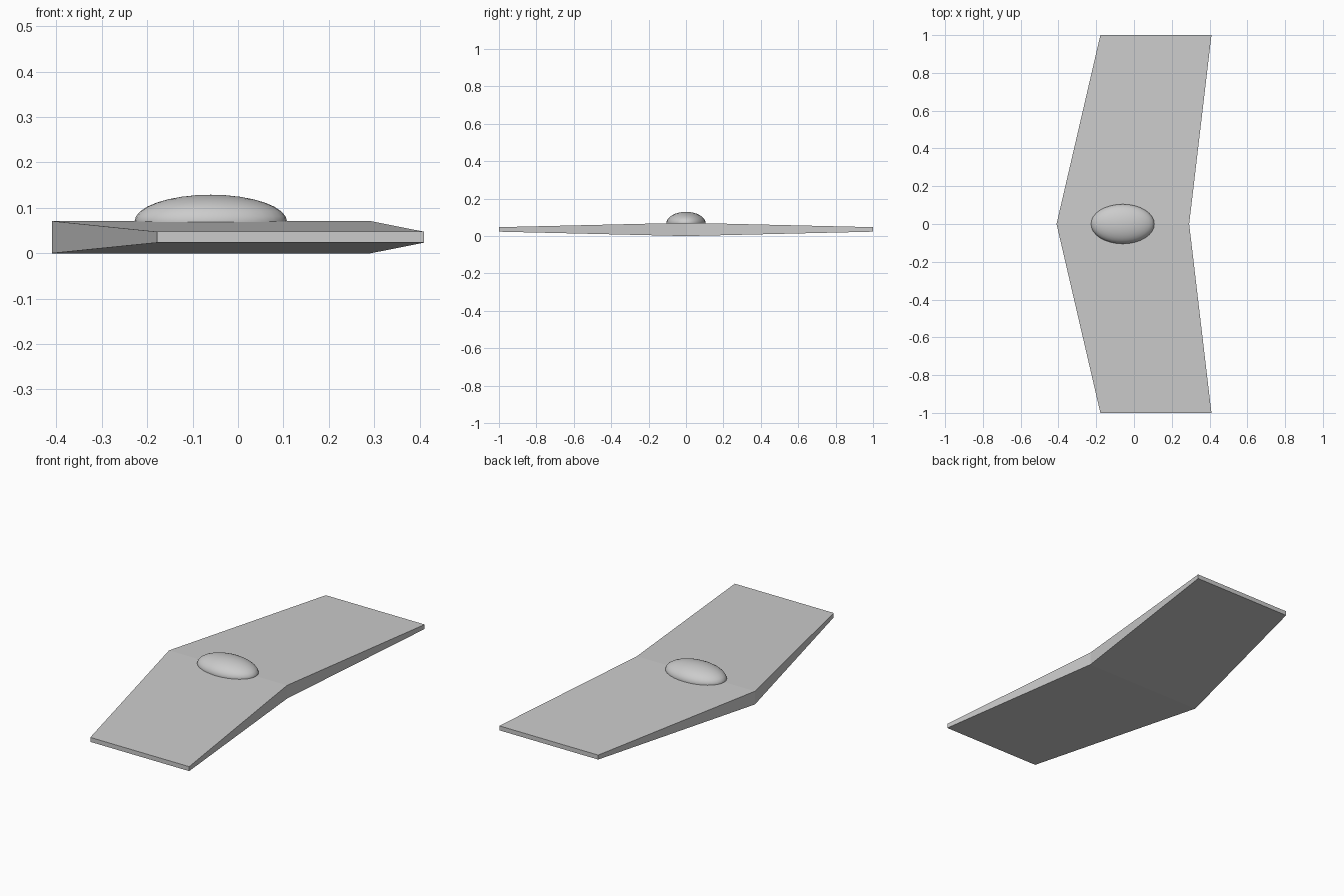
import bpy
import bmesh

cube = bpy.data.objects.get("Cube")
if cube:
    bpy.data.objects.remove(cube, do_unlink=True)

# Single grey finish
grey = bpy.data.materials.new("light_grey")
grey.use_nodes = True
colour = (0.6, 0.6, 0.6, 1)
grey.diffuse_color = colour
grey.node_tree.nodes["Principled BSDF"].inputs["Base Color"].default_value = colour

# Swept wing lofted through tip, root and tip sections: y, nose x, tail x, half thickness
MID = 0.0355
sections = [(-1, -0.178, 0.41, 0.012), (0, -0.41, 0.292, MID), (1, -0.178, 0.41, 0.012)]
bm = bmesh.new()
rings = []
for y, nose, tail, half in sections:
    corners = [(nose, -half), (tail, -half), (tail, half), (nose, half)]
    rings.append([bm.verts.new((x, y, MID + z)) for x, z in corners])
for a, b in zip(rings, rings[1:]):
    for i in range(4):
        j = (i + 1) % 4
        bm.faces.new((a[i], a[j], b[j], b[i]))
bm.faces.new(rings[0])
bm.faces.new(rings[-1])
bmesh.ops.recalc_face_normals(bm, faces=bm.faces)
mesh = bpy.data.meshes.new("wing")
bm.to_mesh(mesh)
bm.free()
wing = bpy.data.objects.new("wing", mesh)
bpy.context.collection.objects.link(wing)
mesh.materials.append(grey)

# Smooth canopy dome, lower half sunk in the wing
bpy.ops.mesh.primitive_uv_sphere_add(segments=32, ring_count=16, radius=1,
                                     location=(-0.06, 0, 0.07))
canopy = bpy.context.object
canopy.name = "canopy"
canopy.scale = (0.168, 0.105, 0.059)
bpy.ops.object.transform_apply(location=False, rotation=False, scale=True)
bpy.ops.object.shade_smooth()
canopy.data.materials.append(grey)
